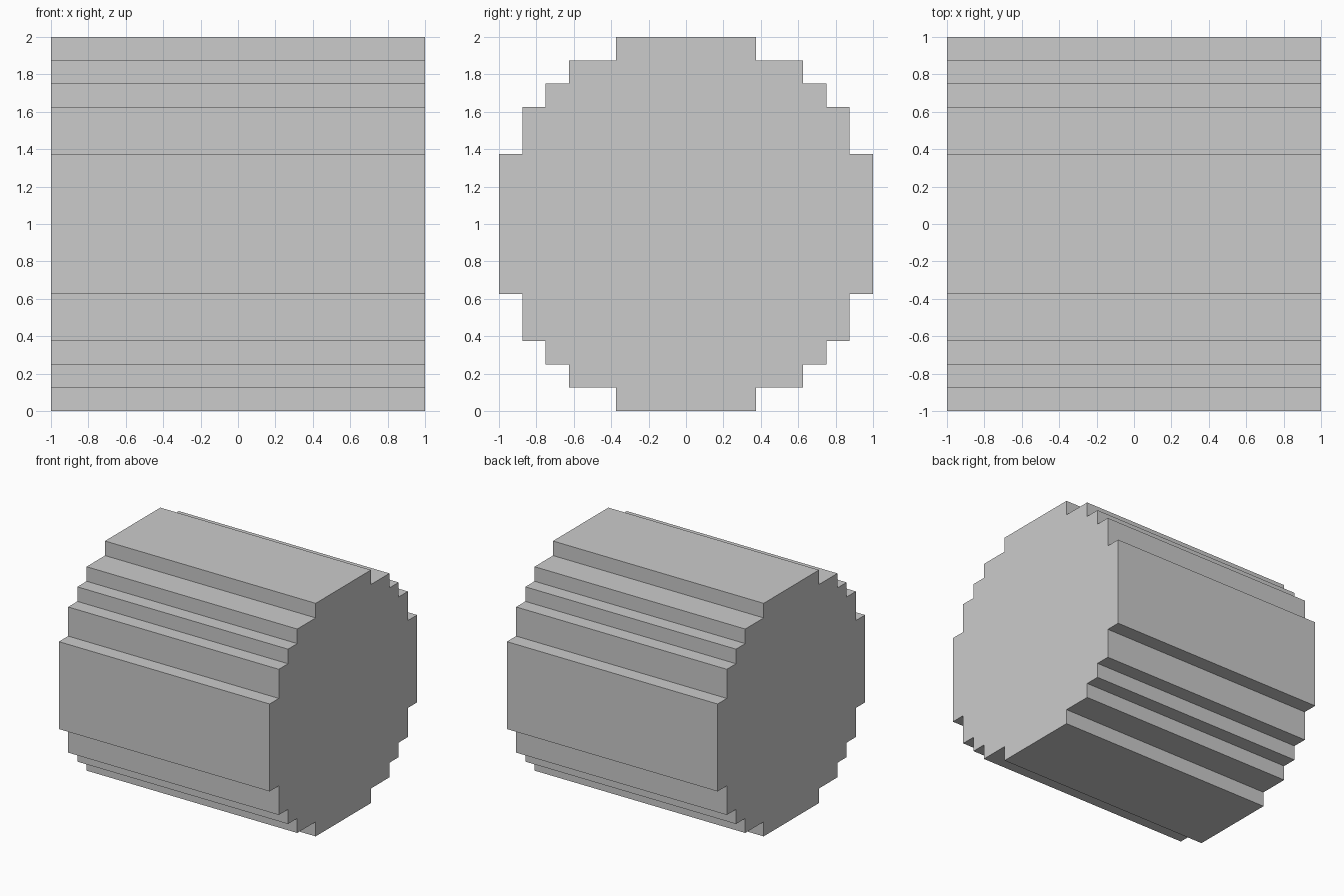
import bpy, bmesh

if "Cube" in bpy.data.objects:
    bpy.data.objects.remove(bpy.data.objects["Cube"])

# Stepped quarter of the round cross-section (y, z about the axis)
quarter = [(1, .375), (.875, .375), (.875, .625), (.75, .625), (.75, .75),
           (.625, .75), (.625, .875), (.375, .875), (.375, 1)]

# Repeat the quarter by 90 degree turns
profile = []
for _ in range(4):
    profile += quarter
    quarter = [(-z, y) for y, z in quarter]

# Extrude the section along x
bm = bmesh.new()
face = bm.faces.new([bm.verts.new((-1, y, z + 1)) for y, z in profile])
ext = bmesh.ops.extrude_face_region(bm, geom=[face])
top = [v for v in ext["geom"] if isinstance(v, bmesh.types.BMVert)]
bmesh.ops.translate(bm, verts=top, vec=(2, 0, 0))
bmesh.ops.recalc_face_normals(bm, faces=bm.faces)

mesh = bpy.data.meshes.new("stepped_cylinder")
bm.to_mesh(mesh)
bm.free()
bpy.context.collection.objects.link(bpy.data.objects.new("stepped_cylinder", mesh))
